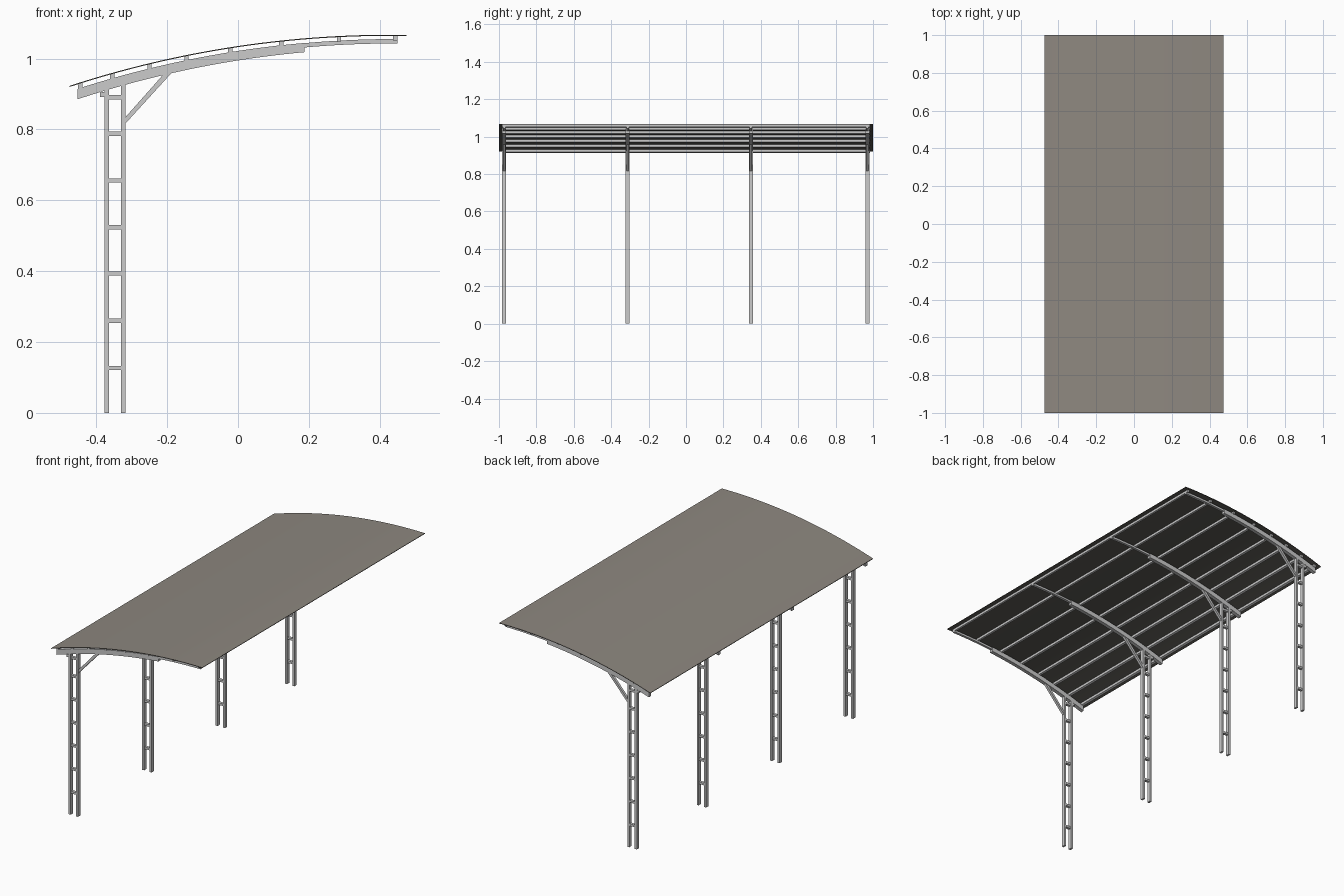
import bpy, bmesh, math

if "Cube" in bpy.data.objects:
    bpy.data.objects.remove(bpy.data.objects["Cube"])

# Roof arc in the XZ plane
CX, TOP, R = 0.43, 1.067, 2.916
CZ = TOP - R


def arc(x, off):
    """Point at a given radial depth under the roof arc, above/below roof position x."""
    r = R - off
    return (x, CZ + math.sqrt(r * r - (x - CX) ** 2))


def prism(name, pieces, smooth=False):
    """Join XZ polygons extruded along Y; pieces are (points, y0, y1)."""
    bm = bmesh.new()
    for pts, y0, y1 in pieces:
        a = [bm.verts.new((x, y0, z)) for x, z in pts]
        b = [bm.verts.new((x, y1, z)) for x, z in pts]
        n = len(pts)
        bm.faces.new(a)
        bm.faces.new(b[::-1])
        for i in range(n):
            j = (i + 1) % n
            bm.faces.new((a[j], a[i], b[i], b[j]))
    bmesh.ops.recalc_face_normals(bm, faces=bm.faces)
    me = bpy.data.meshes.new(name)
    bm.to_mesh(me)
    bm.free()
    ob = bpy.data.objects.new(name, me)
    bpy.context.collection.objects.link(ob)
    if smooth:
        bpy.ops.object.select_all(action='DESELECT')
        ob.select_set(True)
        bpy.context.view_layer.objects.active = ob
        bpy.ops.object.shade_smooth_by_angle(angle=math.radians(30))
    return ob


def band(x0, x1, top, bottom, n=24):
    """Curved strip; top and bottom are (left, right) depths under the roof."""
    xs = [x0 + (x1 - x0) * i / n for i in range(n + 1)]

    def mix(p, i):
        return p[0] + (p[1] - p[0]) * i / n
    up = [arc(x, mix(top, i)) for i, x in enumerate(xs)]
    low = [arc(x, mix(bottom, i)) for i, x in enumerate(xs)]
    return up + low[::-1]


def rect(x0, x1, z0, z1):
    return [(x0, z0), (x1, z0), (x1, z1), (x0, z1)]


def material(name, rgb):
    m = bpy.data.materials.new(name)
    m.diffuse_color = (*rgb, 1)
    m.use_nodes = True
    m.node_tree.nodes["Principled BSDF"].inputs["Base Color"].default_value = m.diffuse_color
    return m


# Curved roof sheet, darker on its underside
roof = prism("roof_sheet", [(band(-0.475, 0.475, (0, 0), (0.003, 0.003), 32), -1, 1)], True)
roof.data.materials.append(material("roof_top", (0.27, 0.245, 0.215)))
roof.data.materials.append(material("roof_underside", (0.11, 0.105, 0.092)))
for p in roof.data.polygons:
    if p.normal.z < 0.5:
        p.material_index = 1

# Long purlins between sheet and beams
purlins = []
for x in (-0.445, -0.355, -0.25, -0.145, -0.022, 0.122, 0.285, 0.444):
    purlins.append((band(x - 0.006, x + 0.006, (0.003, 0.003), (0.016, 0.016), 1), -0.985, 0.985))
prism("purlins", purlins)

# Four frames: ladder column, beam, extension arm and brace
RUNGS = (0.127, 0.26, 0.393, 0.524, 0.656, 0.788, 0.891)
for k, y in enumerate((-0.972, -0.312, 0.347, 0.970), 1):
    w = 0.0105
    posts = []
    for x0, x1 in ((-0.377, -0.364), (-0.330, -0.318)):
        posts.append(([(x0, 0), (x1, 0), arc(x1, 0.040), arc(x0, 0.040)], y - w, y + w))
    prism(f"column_posts_{k}", posts)
    prism(f"column_rungs_{k}",
          [(rect(-0.365, -0.329, z - 0.006, z + 0.006), y - 0.008, y + 0.008) for z in RUNGS])
    prism(f"column_bracket_{k}", [(rect(-0.390, -0.376, 0.891, 0.905), y - w, y + w)])
    prism(f"main_beam_{k}",
          [(band(-0.453, 0.187, (0.015, 0.013), (0.043, 0.039)), y - w, y + w)], True)
    prism(f"extension_arm_{k}",
          [(band(0.10, 0.45, (0.014, 0.012), (0.026, 0.0245), 14), y - 0.007, y + 0.007)], True)
    prism(f"brace_{k}",
          [([(-0.319, 0.815), (-0.319, 0.833), (-0.208, 0.958), (-0.184, 0.963)],
            y - 0.007, y + 0.007)])
